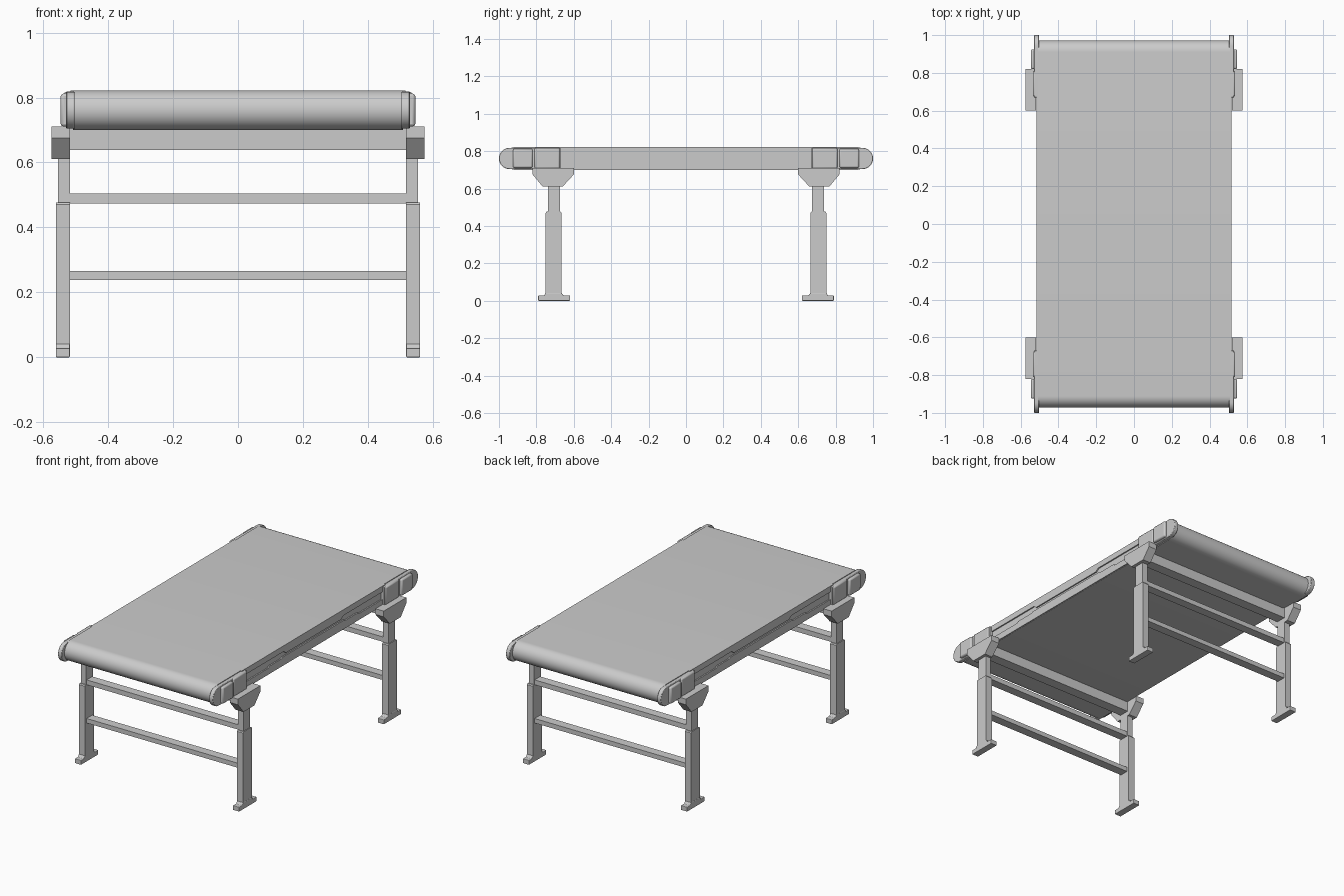
import bpy, bmesh, math

if "Cube" in bpy.data.objects:
    bpy.data.objects.remove(bpy.data.objects["Cube"])


def prism(name, profile, x0, x1, mirror=(True, True), bevel=0.0, smooth=False):
    """Extrude a (y, z) outline from x0 to x1, then mirror about the centre."""
    bm = bmesh.new()
    face = bm.faces.new([bm.verts.new((x0, y, z)) for y, z in profile])
    ext = bmesh.ops.extrude_face_region(bm, geom=[face])
    verts = [v for v in ext["geom"] if isinstance(v, bmesh.types.BMVert)]
    bmesh.ops.translate(bm, verts=verts, vec=(x1 - x0, 0, 0))
    bmesh.ops.recalc_face_normals(bm, faces=bm.faces[:])
    mesh = bpy.data.meshes.new(name)
    bm.to_mesh(mesh)
    bm.free()
    ob = bpy.data.objects.new(name, mesh)
    bpy.context.collection.objects.link(ob)
    if bevel:
        mod = ob.modifiers.new("bevel", "BEVEL")
        mod.width, mod.segments = bevel, 2
    if any(mirror):
        mod = ob.modifiers.new("mirror", "MIRROR")
        mod.use_axis = (mirror[0], mirror[1], False)
        mod.use_mirror_merge = False
    if smooth:
        bpy.ops.object.select_all(action="DESELECT")
        ob.select_set(True)
        bpy.context.view_layer.objects.active = ob
        bpy.ops.object.shade_smooth_by_angle(angle=math.radians(35))
    return ob


def rect(y0, y1, z0, z1):
    return [(y0, z0), (y1, z0), (y1, z1), (y0, z1)]


def round_end(cy, cz, r, n=16):
    """Half circle bulging towards +y, from bottom to top."""
    return [(cy + r * math.cos(a), cz + r * math.sin(a))
            for a in (-math.pi / 2 + math.pi * i / n for i in range(n + 1))]


def symmetric(points):
    return points + [(-y, z) for y, z in reversed(points)]


X_ONLY, Y_ONLY = (True, False), (False, True)

# Belt loop
prism("belt", symmetric(round_end(0.911, 0.761, 0.061, 24)), -0.508, 0.508,
      (False, False), smooth=True)

# Side rails: recessed core with stepped upper and lower strips
prism("rail_core", rect(-0.82, 0.82, 0.705, 0.818), 0.50, 0.507, X_ONLY)
prism("rail_upper_strip", symmetric([(0.27, 0.770), (0.29, 0.786), (0.70, 0.786), (0.70, 0.822)]),
      0.503, 0.516, X_ONLY)
prism("rail_lower_strip", symmetric([(0.70, 0.701), (0.70, 0.740), (0.44, 0.740),
                                     (0.43, 0.749), (0.31, 0.749), (0.30, 0.755)]),
      0.503, 0.516, X_ONLY)

# Rounded end plates with their raised covers
prism("end_plate", [(0.67, 0.818), (0.67, 0.704)] + round_end(0.943, 0.761, 0.057),
      0.503, 0.529, bevel=0.003, smooth=True)
prism("bearing_cover", rect(0.82, 0.925, 0.711, 0.812), 0.51, 0.546, bevel=0.008, smooth=True)
prism("clamp_cover", rect(0.675, 0.81, 0.707, 0.818), 0.51, 0.536, bevel=0.008, smooth=True)

# Leg brackets
prism("leg_bracket", [(0.60, 0.71), (0.60, 0.675), (0.66, 0.61), (0.766, 0.61),
                      (0.82, 0.675), (0.82, 0.71)], 0.518, 0.574)

# Telescopic legs and feet
prism("upper_leg", rect(0.675, 0.739, 0.46, 0.62), 0.518, 0.555)
prism("lower_leg", [(0.665, 0.02), (0.75, 0.02), (0.75, 0.47), (0.745, 0.476),
                    (0.67, 0.476), (0.665, 0.47)], 0.518, 0.560)
prism("foot", [(0.62, 0.0), (0.79, 0.0), (0.79, 0.028), (0.76, 0.028), (0.75, 0.042),
               (0.665, 0.042), (0.655, 0.028), (0.62, 0.028)], 0.518, 0.561, bevel=0.003)

# Cross bars between the legs
prism("top_cross_bar", rect(0.675, 0.739, 0.639, 0.705), -0.52, 0.52, Y_ONLY)
for name, z0, z1 in (("middle_cross_bar", 0.474, 0.504), ("lower_cross_bar", 0.238, 0.266)):
    prism(name, rect(0.68, 0.735, z0, z1), -0.52, 0.52, Y_ONLY)
